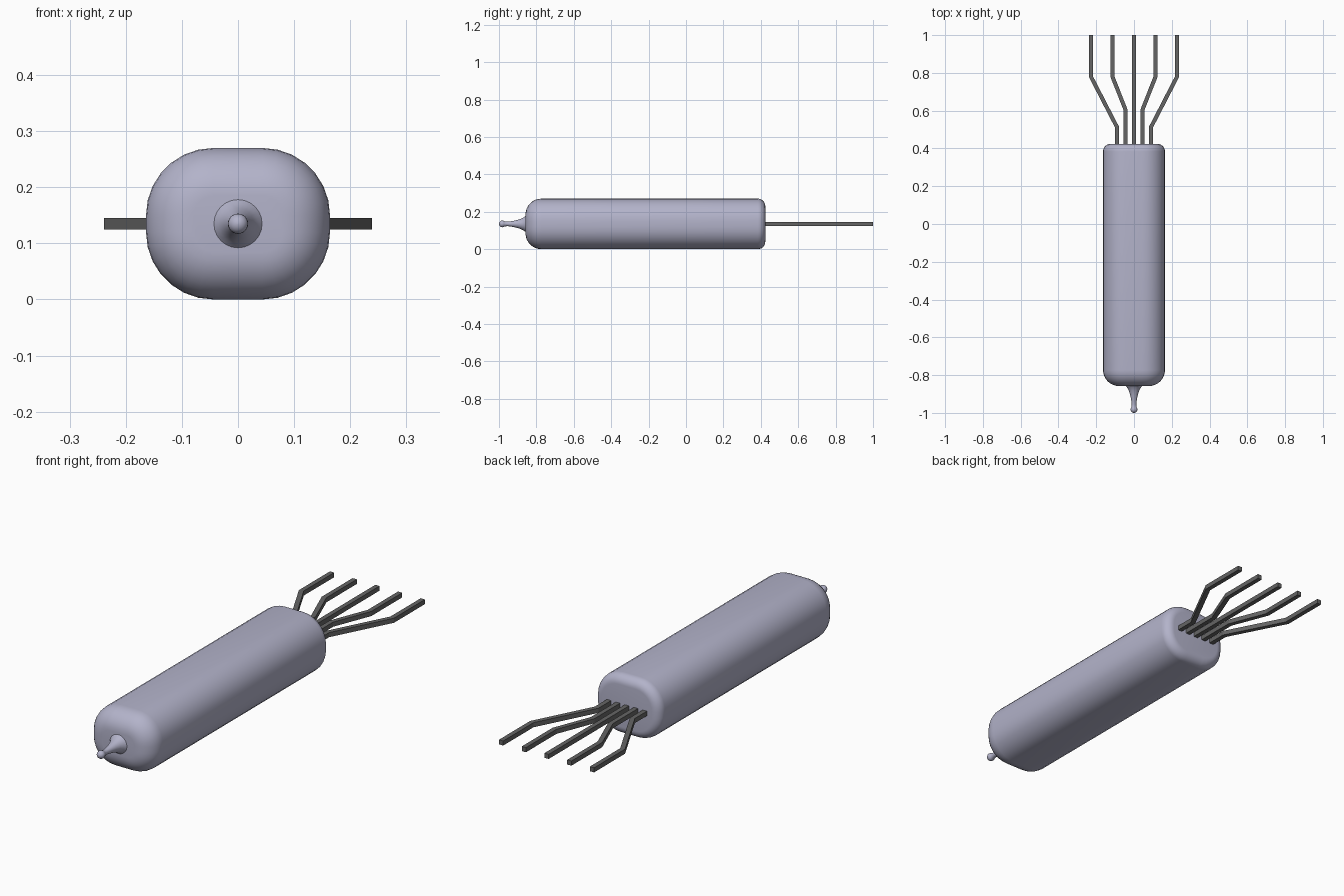
import bpy, bmesh, math
from mathutils import Vector

cube = bpy.data.objects.get("Cube")
if cube:
    bpy.data.objects.remove(cube, do_unlink=True)

CZ = 0.135  # height of the long axis


def material(name, rgb):
    m = bpy.data.materials.new(name)
    m.use_nodes = True
    m.diffuse_color = (*rgb, 1)
    bsdf = m.node_tree.nodes["Principled BSDF"]
    bsdf.inputs["Base Color"].default_value = (*rgb, 1)
    bsdf.inputs["Roughness"].default_value = 0.5
    return m


glass = material("pale lavender glass", (0.45, 0.45, 0.59))
metal = material("dark grey metal", (0.13, 0.13, 0.13))


def loft(name, rings, mat, smooth):
    """Skin a list of closed rings and cap both ends."""
    bm = bmesh.new()
    loops = [[bm.verts.new(p) for p in ring] for ring in rings]
    for a, b in zip(loops, loops[1:]):
        n = len(a)
        for i in range(n):
            j = (i + 1) % n
            bm.faces.new((a[i], a[j], b[j], b[i]))
    bm.faces.new(loops[0])
    bm.faces.new(loops[-1])
    bmesh.ops.recalc_face_normals(bm, faces=bm.faces)
    mesh = bpy.data.meshes.new(name)
    bm.to_mesh(mesh)
    bm.free()
    mesh.materials.append(mat)
    ob = bpy.data.objects.new(name, mesh)
    bpy.context.collection.objects.link(ob)
    if smooth:
        bpy.ops.object.select_all(action='DESELECT')
        ob.select_set(True)
        bpy.context.view_layer.objects.active = ob
        bpy.ops.object.shade_smooth_by_angle(angle=math.radians(35))
    return ob


def rounded_ring(y, inset, segs=7):
    """Rounded rectangle across the axis, shrunk by inset."""
    r = 0.12 - inset
    pts = []
    for k, (sx, sz) in enumerate([(1, 1), (-1, 1), (-1, -1), (1, -1)]):
        for i in range(segs + 1):
            a = math.pi / 2 * (k + i / segs)
            pts.append((sx * 0.044 + r * math.cos(a), y, CZ + sz * 0.015 + r * math.sin(a)))
    return pts


# Envelope: large fillet at the front, small fillet at the back
front, back, rf, rb, steps = -0.858, 0.424, 0.085, 0.04, 8
angles = [math.pi / 2 * i / steps for i in range(steps + 1)]
rings = [rounded_ring(front + rf * (1 - math.sin(a)), rf * (1 - math.cos(a))) for a in reversed(angles)]
rings += [rounded_ring(back - rb * (1 - math.sin(a)), rb * (1 - math.cos(a))) for a in angles]
loft("tube_envelope", rings, glass, True)

# Sealed tip: flared neck ending in a small bead
profile = [(0.043, -0.85), (0.043, -0.858), (0.035, -0.868), (0.028, -0.882), (0.022, -0.9),
           (0.017, -0.92), (0.0135, -0.94), (0.012, -0.955), (0.013, -0.965)]
profile += [(0.018 * math.sin(a), -0.982 - 0.018 * math.cos(a))
            for a in (math.radians(d) for d in (125, 108, 90, 72, 54, 36, 18, 3))]
loft("sealed_tip", [[(r * math.cos(t), y, CZ + r * math.sin(t))
                     for t in (math.tau * i / 24 for i in range(24))] for r, y in profile], glass, True)


def lead(name, path, half=0.0105):
    """Square wire with mitred bends along a path in the xy plane."""
    pts = [Vector(p) for p in path]
    dirs = [(b - a).normalized() for a, b in zip(pts, pts[1:])]
    rings = []
    for i, p in enumerate(pts):
        d0, d1 = dirs[max(i - 1, 0)], dirs[min(i, len(dirs) - 1)]
        n0 = Vector((-d0.y, d0.x))
        m = (n0 + Vector((-d1.y, d1.x))).normalized()
        m *= half / m.dot(n0)
        rings.append([(p.x + s * m.x, p.y + s * m.y, CZ + h * half)
                      for s, h in ((1, 1), (-1, 1), (-1, -1), (1, -1))])
    loft(name, rings, metal, False)


# Five leads fanning out at the back
lead("lead_center", [(0, 0.41), (0, 1)])
for side, s in (("left", 1), ("right", -1)):
    lead("lead_inner_" + side, [(s * 0.045, 0.41), (s * 0.045, 0.605), (s * 0.114, 0.78), (s * 0.114, 1)])
    lead("lead_outer_" + side, [(s * 0.09, 0.41), (s * 0.09, 0.513), (s * 0.228, 0.78), (s * 0.228, 1)])
